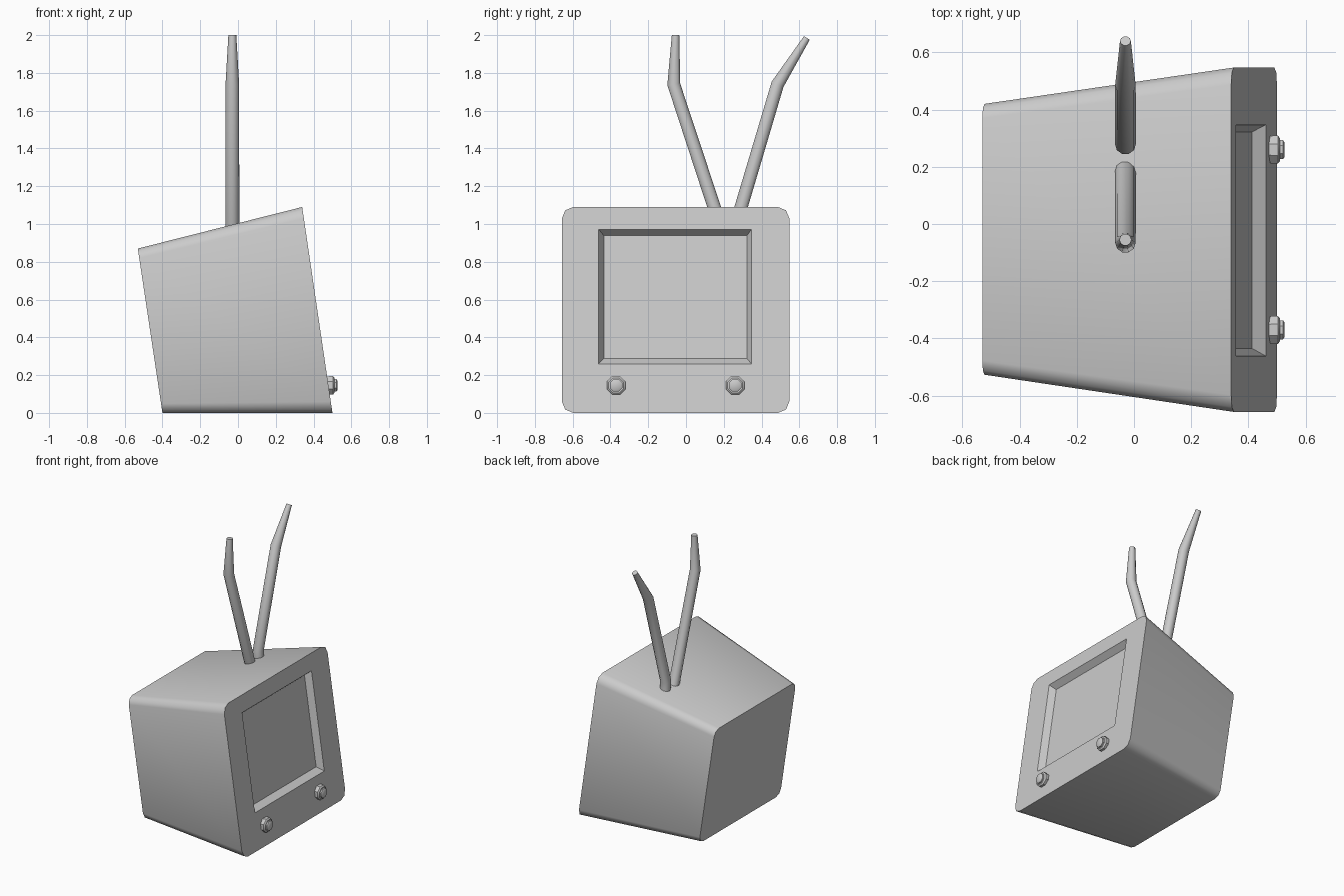
import bpy, bmesh, math
from mathutils import Vector

if "Cube" in bpy.data.objects:
    bpy.data.objects.remove(bpy.data.objects["Cube"])


def loft(name, rings, angle=50):
    """Skin a list of equal-length rings, cap both ends, smooth by angle."""
    bm = bmesh.new()
    loops = [[bm.verts.new(p) for p in ring] for ring in rings]
    n = len(loops[0])
    for a, b in zip(loops, loops[1:]):
        for i in range(n):
            j = (i + 1) % n
            bm.faces.new((a[i], a[j], b[j], b[i]))
    bm.faces.new(loops[0][::-1])
    bm.faces.new(loops[-1])
    bmesh.ops.remove_doubles(bm, verts=bm.verts[:], dist=0.0005)
    bmesh.ops.recalc_face_normals(bm, faces=bm.faces[:])
    mesh = bpy.data.meshes.new(name)
    bm.to_mesh(mesh)
    bm.free()
    ob = bpy.data.objects.new(name, mesh)
    bpy.context.collection.objects.link(ob)
    bpy.ops.object.select_all(action='DESELECT')
    ob.select_set(True)
    bpy.context.view_layer.objects.active = ob
    bpy.ops.object.shade_smooth_by_angle(angle=math.radians(angle))
    return ob


def rect_ring(y0, y1, z0, z1, r, x_base, lean):
    """Rounded rectangle lying on a plane that leans back with height."""
    pts = []
    corners = [(y1 - r, z1 - r, 0), (y0 + r, z1 - r, 90),
               (y0 + r, z0 + r, 180), (y1 - r, z0 + r, 270)]
    for cy, cz, start in corners:
        for k in range(3):
            a = math.radians(start + 45 * k)
            y, z = cy + r * math.cos(a), cz + r * math.sin(a)
            pts.append((x_base - lean * z, y, z))
    return pts


# Tapered cabinet with recessed screen on the +x face
LEAN = 0.147
loft("television_cabinet", [
    rect_ring(-0.527, 0.42, 0, 0.87, 0.05, -0.40, 0.15),
    rect_ring(-0.657, 0.547, 0, 1.09, 0.06, 0.50, LEAN),
    rect_ring(-0.462, 0.347, 0.26, 0.972, 0, 0.50, LEAN),
    rect_ring(-0.435, 0.322, 0.288, 0.938, 0, 0.455, LEAN),
])


# Stepped octagonal knobs below the screen
def knob(name, y):
    profile = [(0.455, 0.045), (0.485, 0.053), (0.503, 0.053), (0.511, 0.043),
               (0.511, 0.036), (0.521, 0.036), (0.526, 0.028)]
    rings = []
    for x, r in profile:
        rings.append([(x, y + r * math.cos(a), 0.146 + r * math.sin(a))
                      for a in (math.pi * (k + 0.5) / 4 for k in range(8))])
    loft(name, rings, 40)


knob("left_knob", -0.37)
knob("right_knob", 0.26)


# Bent, tapering antennas
def antenna(name, path):
    pts = [Vector((-0.03, y, z)) for y, z, r in path]
    rings = []
    for i, p in enumerate(pts):
        t = Vector()
        if i > 0:
            t += (p - pts[i - 1]).normalized()
        if i < len(pts) - 1:
            t += (pts[i + 1] - p).normalized()
        t.normalize()
        side = Vector((1, 0, 0))
        up = t.cross(side)
        r = path[i][2]
        rings.append([p + side * r * math.cos(a) + up * r * math.sin(a)
                      for a in (math.tau * k / 10 for k in range(10))])
    loft(name, rings)


antenna("left_antenna", [(0.195, 0.95, 0.037), (-0.065, 1.74, 0.036),
                         (-0.055, 2.0, 0.021)])
antenna("right_antenna", [(0.29, 0.95, 0.037), (0.28, 1.05, 0.037),
                          (0.485, 1.74, 0.036), (0.64, 1.985, 0.019)])
